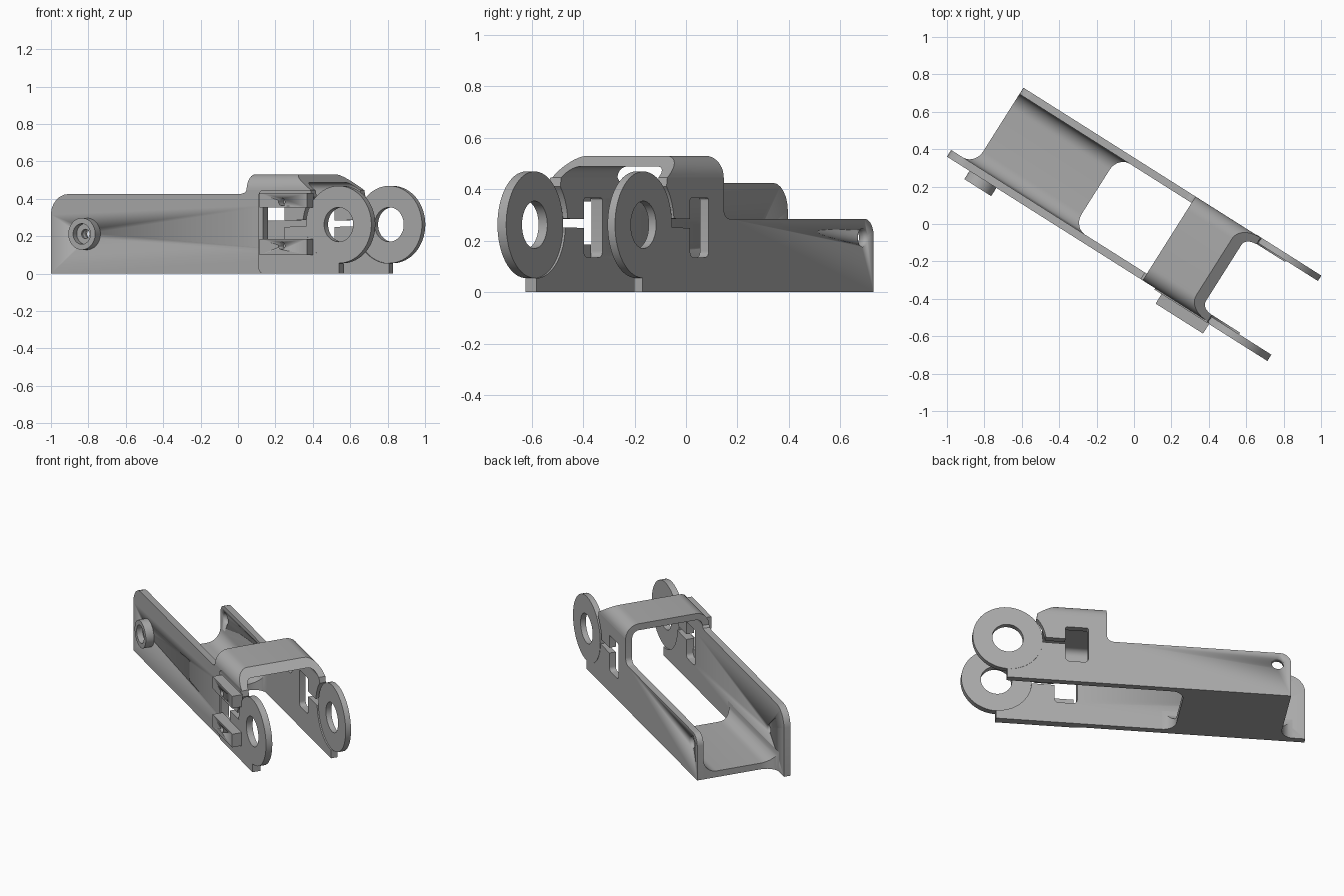
import bpy, bmesh, math
from mathutils import Matrix, Vector

cube = bpy.data.objects.get("Cube")
if cube:
    bpy.data.objects.remove(cube, do_unlink=True)

steel = bpy.data.materials.new("grey_steel")
steel.use_nodes = True
GREY = (0.4, 0.4, 0.4, 1)
steel.diffuse_color = GREY
steel.node_tree.nodes["Principled BSDF"].inputs["Base Color"].default_value = GREY

TURN = Matrix.Rotation(math.radians(-32.3), 4, 'Z')
FRONT, BACK = (-0.23, -0.188), (0.26, 0.30)   # wall faces across the channel
EYE = (0.787, 0.262)                          # centre of the eyelets
EYE_R = 0.207


def finish(name, bm):
    bmesh.ops.remove_doubles(bm, verts=bm.verts, dist=1e-5)
    bmesh.ops.recalc_face_normals(bm, faces=bm.faces)
    mesh = bpy.data.meshes.new(name)
    bm.to_mesh(mesh)
    bm.free()
    ob = bpy.data.objects.new(name, mesh)
    bpy.context.collection.objects.link(ob)
    mesh.materials.append(steel)
    ob.matrix_world = TURN
    bpy.ops.object.select_all(action='DESELECT')
    bpy.context.view_layer.objects.active = ob
    ob.select_set(True)
    bpy.ops.object.shade_smooth_by_angle(angle=math.radians(30))
    return ob


def arc(centre, r, a0, a1, n=16):
    angles = [math.radians(a0 + (a1 - a0) * i / n) for i in range(n + 1)]
    return [(centre[0] + r * math.cos(a), centre[1] + r * math.sin(a)) for a in angles]


def rounded(points, n=6):
    """Points are (u, z) or (u, z, corner radius)."""
    out = []
    for i, p in enumerate(points):
        c = Vector(p[:2])
        if len(p) == 2:
            out.append(c)
            continue
        a = (Vector(points[i - 1][:2]) - c).normalized() * p[2]
        b = (Vector(points[(i + 1) % len(points)][:2]) - c).normalized() * p[2]
        for k in range(n + 1):
            t = math.radians(90 * k / n)
            out.append(c + a * (1 - math.sin(t)) + b * (1 - math.cos(t)))
    return out


def plate(name, points, span):
    """Extrude a side outline across the channel."""
    bm = bmesh.new()
    face = bm.faces.new([bm.verts.new((u, span[0], z)) for u, z in rounded(points)])
    ext = bmesh.ops.extrude_face_region(bm, geom=[face])
    moved = [g for g in ext["geom"] if isinstance(g, bmesh.types.BMVert)]
    bmesh.ops.translate(bm, verts=moved, vec=(0, span[1] - span[0], 0))
    return finish(name, bm)


def lathe(name, centre, profile, n=64):
    """Spin a closed (radius, v) profile about the cross axis."""
    bm = bmesh.new()
    rings = [[bm.verts.new((centre[0] + r * math.cos(2 * math.pi * i / n), v,
                            centre[1] + r * math.sin(2 * math.pi * i / n)))
              for r, v in profile] for i in range(n)]
    m = len(profile)
    for i in range(n):
        a, b = rings[i], rings[(i + 1) % n]
        for j in range(m):
            k = (j + 1) % m
            bm.faces.new((a[j], a[k], b[k], b[j]))
    return finish(name, bm)


def sheet(name, pairs, start, end):
    """Loft a sheet section of (outer, inner) pairs along the channel."""
    bm = bmesh.new()
    cols = [[bm.verts.new((f(v, z), v, z)) for v, z in pair for f in (start, end)]
            for pair in pairs]
    for a, b in zip(cols, cols[1:]):
        for i, j in ((0, 1), (1, 3), (3, 2), (2, 0)):
            bm.faces.new((a[i], a[j], b[j], b[i]))
    for c in (cols[0], cols[-1]):
        bm.faces.new((c[0], c[1], c[3], c[2]))
    return finish(name, bm)


def drill(ob, centre, r, v0, v1):
    bm = bmesh.new()
    bmesh.ops.create_cone(bm, cap_ends=True, segments=32, radius1=r, radius2=r, depth=v1 - v0)
    bmesh.ops.rotate(bm, verts=bm.verts, matrix=Matrix.Rotation(math.pi / 2, 3, 'X'))
    bmesh.ops.translate(bm, verts=bm.verts, vec=(centre[0], (v0 + v1) / 2, centre[1]))
    cutter = finish("hole_cutter", bm)
    cutter.hide_render = True
    bpy.context.view_layer.objects.active = ob
    mod = ob.modifiers.new("hole", 'BOOLEAN')
    mod.operation, mod.object, mod.solver = 'DIFFERENCE', cutter, 'EXACT'
    bpy.ops.object.modifier_move_to_index(modifier=mod.name, index=0)
    bpy.ops.object.modifier_apply(modifier=mod.name)
    bpy.data.objects.remove(cutter, do_unlink=True)


# Wall end: foot, arc under the eyelet, slit, window, clearance arc
wall_end = ([(0.79, 0), (0.79, 0.055)] + arc(EYE, EYE_R, 270, 183)
            + [(0.445, 0.25), (0.445, 0.135, 0.025), (0.31, 0.135, 0.025),
               (0.31, 0.366, 0.01), (0.445, 0.366, 0.01), (0.445, 0.284)]
            + arc(EYE, 0.226, 174, 139) + [(0.61, 0.446)])

# Side walls
front_wall = plate("front_wall", [(-1.038, 0)] + wall_end
                   + [(0.2, 0.446), (0.188, 0.432), (0.16, 0.425), (-1.038, 0.425, 0.11)], FRONT)
back_wall = plate("back_wall", [(-0.889, 0)] + wall_end
                  + [(0.2, 0.446), (0.2, 0.285, 0.04), (-0.889, 0.285, 0.065)], BACK)
PIVOT = (-0.81, 0.212)
drill(front_wall, PIVOT, 0.025, -0.3, -0.1)
drill(back_wall, PIVOT, 0.036, 0.2, 0.4)

# Thin raised pad on the front wall
plate("front_pad", [(0.28, 0, 0.03)] + wall_end + [(0.28, 0.446, 0.03)], (-0.238, -0.23))

# Eyelets
for name, (v0, v1) in (("front_eyelet", (-0.238, -0.198)), ("back_eyelet", (0.268, 0.302))):
    lathe(name, EYE, [(EYE_R, v0), (EYE_R, v1), (0.092, v1), (0.092, v0)])

# Bridge, bent over the top and cut by a sloping front end
R, T, TOP = 0.085, 0.042, 0.53
left_c, right_c = (FRONT[0] + R, TOP - R), (BACK[1] - R, TOP - R)
bend = (list(zip(arc(left_c, R, 180, 90, 10), arc(left_c, R - T, 180, 90, 10)))
        + list(zip(arc(right_c, R, 90, 0, 10), arc(right_c, R - T, 90, 0, 10))))


def bridge_end(v, z):
    return 0.485 + 1.4 * min(TOP - z, 0.03) + 1.5 * max(0, TOP - 0.03 - z)


sheet("bridge", bend, lambda v, z: 0.2, bridge_end)

# Floor with filleted sides and flared ends
FILLET, FLOOR = 0.085, 0.04
v_in0, v_in1 = FRONT[1], BACK[0]
curve = arc((v_in0 + FILLET, FLOOR + FILLET), FILLET, 180, 270, 10)
curve += arc((v_in1 - FILLET, FLOOR + FILLET), FILLET, 270, 360, 10)


def flare(v):
    d = max(0, FILLET - min(v - v_in0, v_in1 - v)) / FILLET
    return 0.075 * (1 - math.sqrt(max(0, 1 - d * d)))


sheet("floor", [((v, 0), (v, z)) for v, z in curve],
      lambda v, z: -0.889 - (flare(v) if v < 0 else 0),
      lambda v, z: -0.265 + flare(v))

# Pivot boss: stepped ring
lathe("pivot_boss", PIVOT, [(0.085, -0.225), (0.085, -0.282), (0.055, -0.282),
                            (0.055, -0.245), (0.025, -0.245), (0.025, -0.225)])

# Guide blocks above and below the window
for name, z0, z1, hole_z in (("upper_block", 0.352, 0.43, 0.383), ("lower_block", 0.1, 0.185, 0.148)):
    block = plate(name, [(0.325, z0), (0.625, z0), (0.625, z1), (0.325, z1)], (-0.298, -0.232))
    drill(block, (0.465, hole_z), 0.02, -0.35, -0.25)
